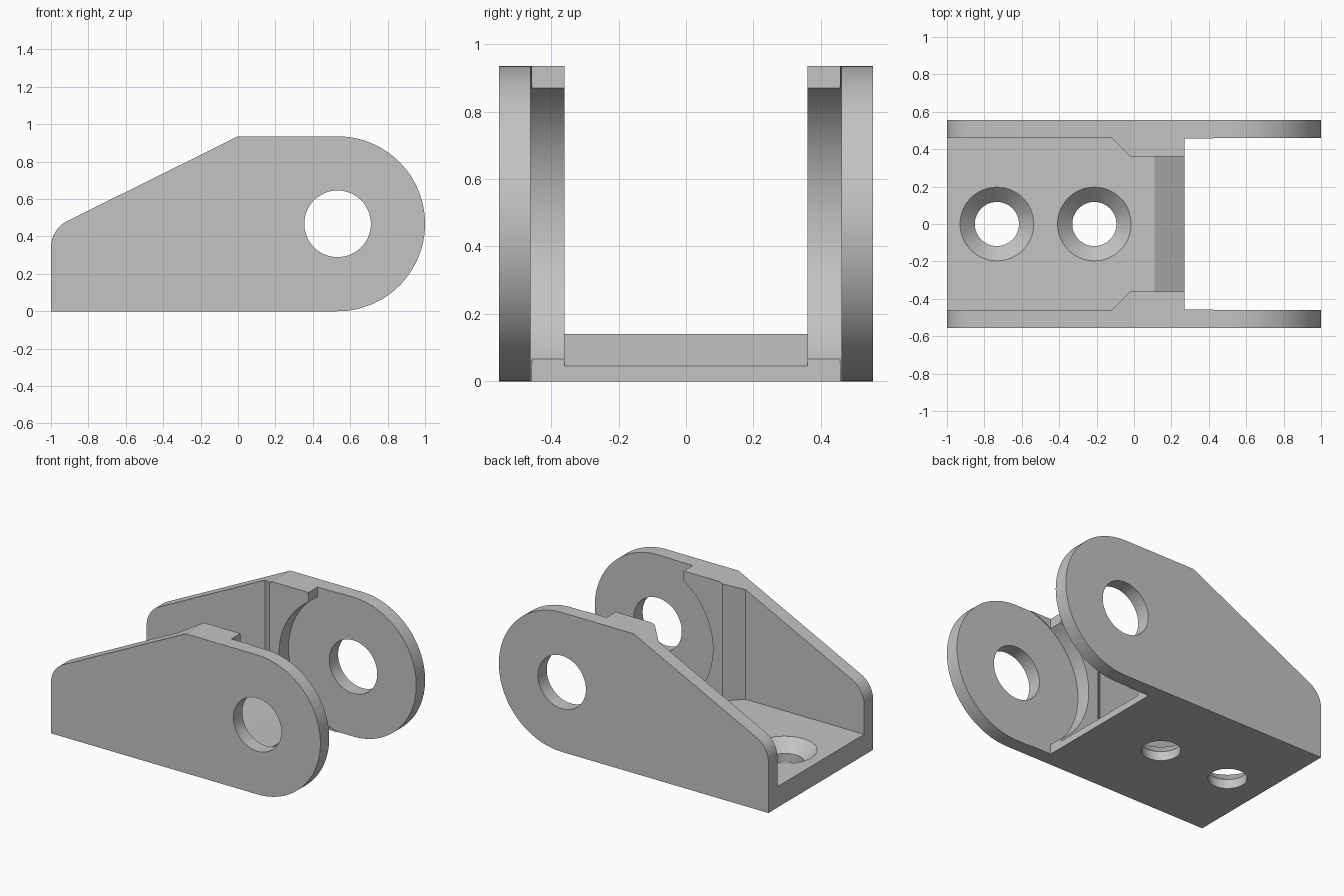
import bpy
import bmesh
from math import cos, sin, radians
from mathutils import Matrix, Vector

cube = bpy.data.objects.get("Cube")
if cube:
    bpy.data.objects.remove(cube, do_unlink=True)

PIVOT_X, PIVOT_Z, EAR_R = 0.5325, 0.4675, 0.4675
HALF_WIDTH, FLOOR = 0.555, 0.14


def make_object(name, bm):
    bmesh.ops.recalc_face_normals(bm, faces=bm.faces)
    mesh = bpy.data.meshes.new(name)
    bm.to_mesh(mesh)
    bm.free()
    obj = bpy.data.objects.new(name, mesh)
    bpy.context.collection.objects.link(obj)
    return obj


def prism(name, points, axis, low, high):
    """Extrude a 2D outline along y (outline in xz) or z (outline in xy)."""
    bm = bmesh.new()
    place = (lambda a, b: (a, low, b)) if axis == "y" else (lambda a, b: (a, b, low))
    face = bm.faces.new([bm.verts.new(place(a, b)) for a, b in points])
    side = bmesh.ops.extrude_face_region(bm, geom=[face])["geom"]
    direction = Vector((0, 1, 0)) if axis == "y" else Vector((0, 0, 1))
    bmesh.ops.translate(bm, vec=direction * (high - low),
                        verts=[v for v in side if isinstance(v, bmesh.types.BMVert)])
    return make_object(name, bm)


def arc(cx, cz, radius, start, end, steps):
    angles = [radians(start + (end - start) * i / steps) for i in range(steps + 1)]
    return [(cx + radius * cos(a), cz + radius * sin(a)) for a in angles]


def disc(radius, steps=96):
    return arc(PIVOT_X, PIVOT_Z, radius, 0, 360, steps)[:-1]


def cone(name, x, low, high, r_low, r_high):
    bm = bmesh.new()
    bmesh.ops.create_cone(bm, cap_ends=True, segments=64, radius1=r_low, radius2=r_high,
                          depth=high - low,
                          matrix=Matrix.Translation((x, 0, (low + high) / 2)))
    return make_object(name, bm)


# Solid body: side outline with a round ear and a filleted rear corner
outline = [(-1, 0)]
outline += arc(PIVOT_X, PIVOT_Z, EAR_R, -90, 90, 64)
outline += [(0, 2 * EAR_R)]
outline += arc(-0.84, 0.34, 0.16, 116.3, 180, 16)
bracket = prism("clevis_bracket", outline, "y", -HALF_WIDTH, HALF_WIDTH)

# Channel between the walls, narrowing at the thick shoulders
half = [(-1.1, 0.46), (-0.12, 0.46), (-0.02, 0.36), (1.1, 0.36)]
channel = half + [(x, -y) for x, y in reversed(half)]
cutters = [prism("channel_cutter", channel, "z", FLOOR, 1.1)]

# Open fork between the ears
fork = [(0.27, -0.456), (1.1, -0.456), (1.1, 0.456), (0.27, 0.456)]
cutters.append(prism("fork_cutter", fork, "z", -0.1, 1.1))

# Sloped front lip of the floor
ramp = [(0.11, FLOOR), (0.3, 0.027), (0.3, 0.2), (0.11, 0.2)]
cutters.append(prism("ramp_cutter", ramp, "y", -0.36, 0.36))

# Round clearance in the shoulders, then the pivot bore
cutters.append(prism("clearance_cutter", disc(0.48), "y", -0.461, 0.461))
cutters.append(prism("bore_cutter", disc(0.178, 64), "y", -0.7, 0.7))

# Countersunk screw holes in the floor
for x in (-0.733, -0.212):
    cutters.append(cone("screw_hole_cutter", x, -0.1, 0.1, 0.118, 0.118))
    cutters.append(cone("countersink_cutter", x, 0.02, 0.18, 0.077, 0.237))

for cutter in cutters:
    cutter.hide_render = True
    mod = bracket.modifiers.new(cutter.name, "BOOLEAN")
    mod.operation = "DIFFERENCE"
    mod.solver = "EXACT"
    mod.object = cutter

# Bake the cuts and drop the cutters
graph = bpy.context.evaluated_depsgraph_get()
graph.update()
baked = bpy.data.meshes.new_from_object(bracket.evaluated_get(graph))
bracket.modifiers.clear()
bracket.data = baked
for cutter in cutters:
    bpy.data.objects.remove(cutter, do_unlink=True)

# Plain grey finish
grey = bpy.data.materials.new("plain_grey")
grey.use_nodes = True
colour = (0.55, 0.55, 0.55, 1)
grey.diffuse_color = colour
grey.node_tree.nodes["Principled BSDF"].inputs["Base Color"].default_value = colour
baked.materials.clear()
baked.materials.append(grey)

bpy.ops.object.select_all(action="DESELECT")
bracket.select_set(True)
bpy.context.view_layer.objects.active = bracket
bpy.ops.object.shade_smooth_by_angle(angle=radians(20))
